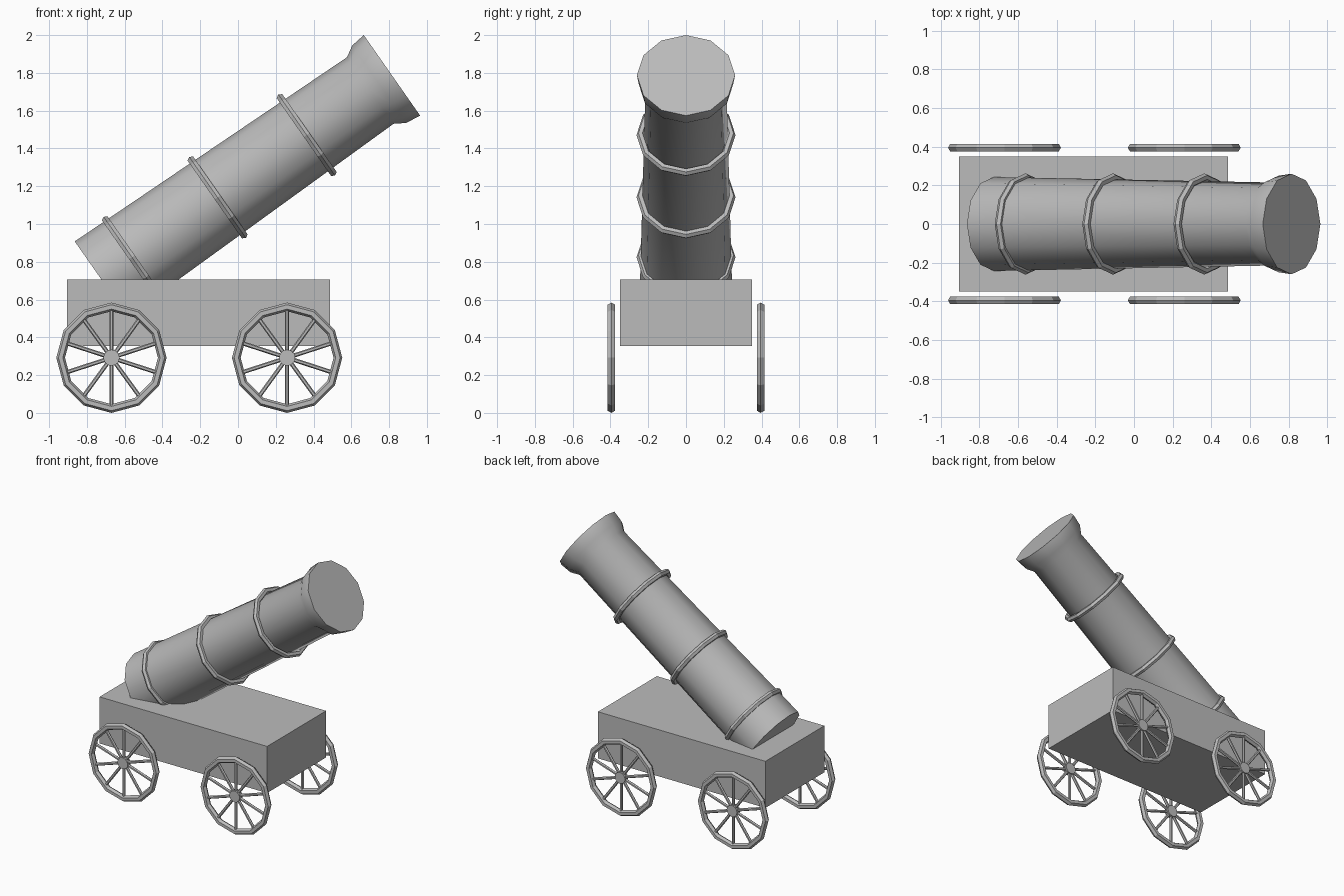
import bpy
import bmesh
from math import sin, cos, pi, radians
from mathutils import Matrix, Vector

if "Cube" in bpy.data.objects:
    bpy.data.objects.remove(bpy.data.objects["Cube"])

iron = bpy.data.materials.new("plain grey")
iron.diffuse_color = (0.5, 0.5, 0.5, 1)
iron.use_nodes = True
iron.node_tree.nodes["Principled BSDF"].inputs["Base Color"].default_value = iron.diffuse_color

SIDES = 12


def finish(name, bm, matrix=Matrix(), smooth=False):
    bm.transform(matrix)
    bmesh.ops.recalc_face_normals(bm, faces=bm.faces)
    mesh = bpy.data.meshes.new(name)
    bm.to_mesh(mesh)
    bm.free()
    mesh.materials.append(iron)
    ob = bpy.data.objects.new(name, mesh)
    bpy.context.collection.objects.link(ob)
    if smooth:
        bpy.ops.object.select_all(action='DESELECT')
        ob.select_set(True)
        bpy.context.view_layer.objects.active = ob
        bpy.ops.object.shade_smooth_by_angle(angle=radians(35))
    return ob


def lathe(bm, profile, closed=False):
    """Revolve (radius, height) points about z; open profiles get end caps."""
    rings = [[bm.verts.new((r * cos(2 * pi * k / SIDES), r * sin(2 * pi * k / SIDES), h))
              for k in range(SIDES)] for r, h in profile]
    pairs = list(zip(rings, rings[1:]))
    if closed:
        pairs.append((rings[-1], rings[0]))
    else:
        bm.faces.new(rings[0])
        bm.faces.new(rings[-1])
    for a, b in pairs:
        for k in range(SIDES):
            n = (k + 1) % SIDES
            bm.faces.new((a[k], a[n], b[n], b[k]))


def hoop(bm, outer, tube, height=0):
    """Ring with a six-sided section."""
    lathe(bm, [(outer - tube + tube * cos(k * pi / 3), height + tube * sin(k * pi / 3))
               for k in range(6)], closed=True)


# Carriage box
bm = bmesh.new()
bmesh.ops.create_cube(bm, size=1, matrix=Matrix.Translation((-0.209, 0, 0.53))
                      @ Matrix.Diagonal((1.392, 0.70, 0.35, 1)))
finish("carriage_box", bm)

# Barrel, measured back from the muzzle and tilted up 35 degrees
tilt = Matrix.Translation((0.815, 0, 1.787)) @ Matrix.Rotation(radians(55), 4, 'Y')
bm = bmesh.new()
lathe(bm, [(0.243, -1.88), (0.215, -0.14), (0.25, -0.082), (0.26, 0)])
finish("barrel", bm, tilt, smooth=True)

# Reinforcing hoops around the barrel
for i, h in enumerate((-1.68, -1.127, -0.551)):
    bm = bmesh.new()
    hoop(bm, 0.262, 0.021, h)
    finish(f"barrel_hoop_{i + 1}", bm, tilt)

# Wheels: rim, hub and ten spokes
for end, x in (("rear", -0.67), ("front", 0.26)):
    for side, y in (("right", -0.395), ("left", 0.395)):
        bm = bmesh.new()
        hoop(bm, 0.292, 0.023)
        lathe(bm, [(0.043, -0.018), (0.043, 0.018)])
        for k in range(10):
            turn = Matrix.Rotation(radians(18 + 36 * k), 4, 'Z')
            bmesh.ops.create_cone(
                bm, cap_ends=True, segments=6, radius1=0.011, radius2=0.011, depth=0.225,
                matrix=turn @ Matrix.Translation((0.1425, 0, 0)) @ Matrix.Rotation(pi / 2, 4, 'Y'))
        place = Matrix.Translation((x, y, 0.292)) @ Matrix.Rotation(pi / 2, 4, 'X')
        finish(f"{end}_{side}_wheel", bm, place)
